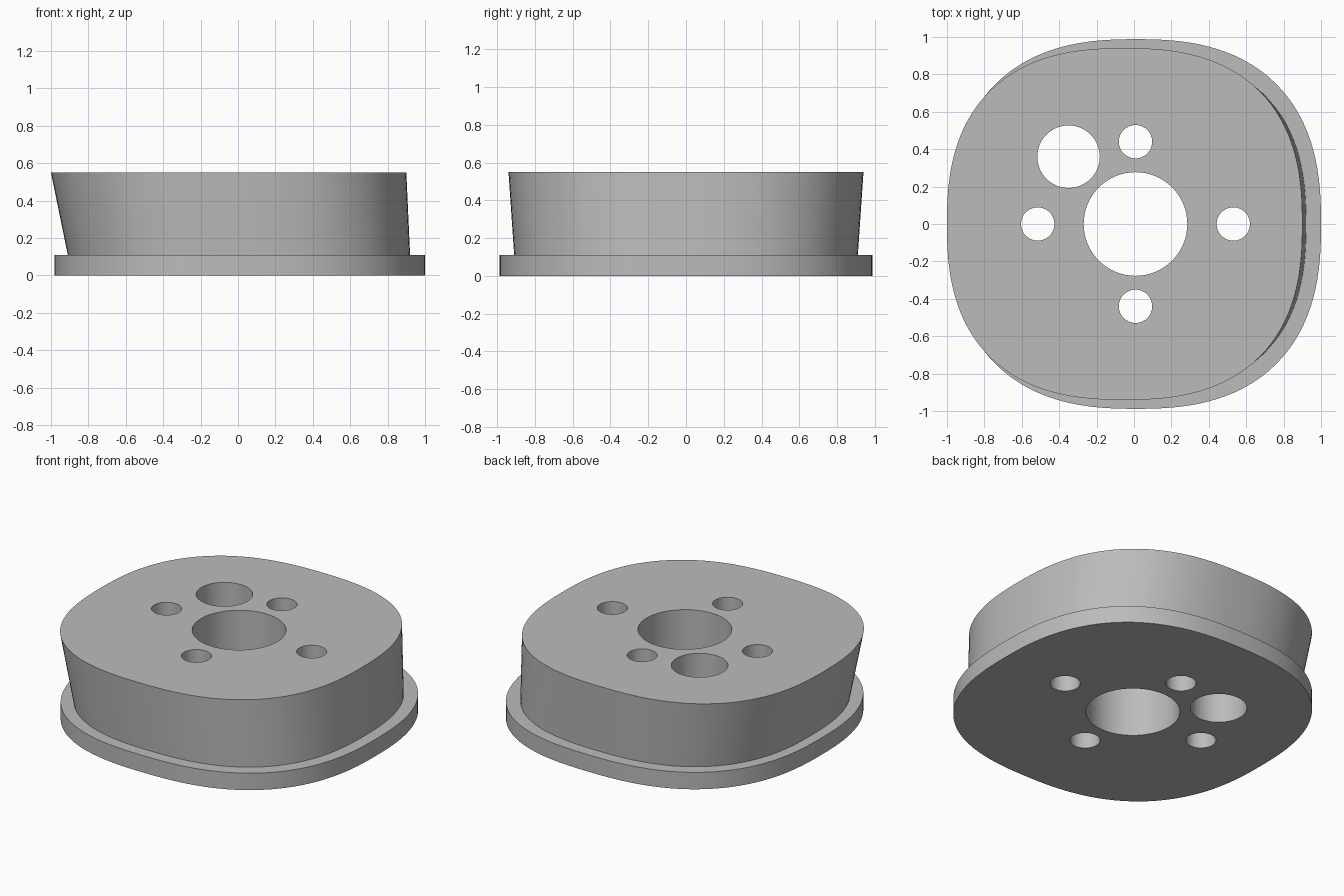
import bpy, bmesh, math

if "Cube" in bpy.data.objects:
    bpy.data.objects.remove(bpy.data.objects["Cube"])

grey = bpy.data.materials.new("plain_grey")
grey.use_nodes = True
COLOUR = (0.5, 0.5, 0.5, 1)
grey.diffuse_color = COLOUR
grey.node_tree.nodes["Principled BSDF"].inputs["Base Color"].default_value = COLOUR

SEGMENTS = 128


def make_object(name, bm):
    bmesh.ops.recalc_face_normals(bm, faces=bm.faces)
    mesh = bpy.data.meshes.new(name)
    bm.to_mesh(mesh)
    bm.free()
    mesh.materials.append(grey)
    obj = bpy.data.objects.new(name, mesh)
    bpy.context.collection.objects.link(obj)
    return obj


def squircle(bm, cx, half_x, half_y, z, power=2.5):
    """Ring of vertices on a rounded-square outline."""
    ring = []
    for i in range(SEGMENTS):
        a = 2 * math.pi * i / SEGMENTS
        c, s = math.cos(a), math.sin(a)
        r = (abs(c) ** power + abs(s) ** power) ** (-1 / power)
        ring.append(bm.verts.new((cx + half_x * r * c, half_y * r * s, z)))
    return ring


# Flanged body with a flared, offset upper block
bm = bmesh.new()
rings = [squircle(bm, *r) for r in (
    (0.01, 0.99, 0.988, 0),
    (0.01, 0.99, 0.988, 0.11),
    (0.005, 0.915, 0.91, 0.11),
    (-0.05, 0.95, 0.94, 0.55),
)]
for low, high in zip(rings, rings[1:]):
    for i in range(SEGMENTS):
        j = (i + 1) % SEGMENTS
        bm.faces.new((low[i], low[j], high[j], high[i]))
bm.faces.new(rings[0])
bm.faces.new(rings[-1])
body = make_object("flanged_body", bm)

# Through holes: centre bore, four bolt holes, one offset hole
holes = [(0.008, 0, 0.277), (-0.35, 0.36, 0.167)]
holes += [(0.008 + x, y, 0.089) for x, y in ((0.523, 0), (-0.523, 0), (0, 0.44), (0, -0.44))]
bm = bmesh.new()
for x, y, radius in holes:
    made = bmesh.ops.create_cone(bm, cap_ends=True, segments=64, radius1=radius,
                                 radius2=radius, depth=1.2)
    bmesh.ops.translate(bm, verts=made["verts"], vec=(x, y, 0.3))
cutter = make_object("hole_cutter", bm)
cutter.hide_render = True

cut = body.modifiers.new("holes", "BOOLEAN")
cut.operation = "DIFFERENCE"
cut.solver = "EXACT"
cut.object = cutter
bpy.context.view_layer.objects.active = body
body.select_set(True)
bpy.ops.object.modifier_apply(modifier=cut.name)
bpy.data.objects.remove(cutter)

# Smooth walls, sharp rims
bpy.ops.object.shade_smooth_by_angle(angle=math.radians(30))
